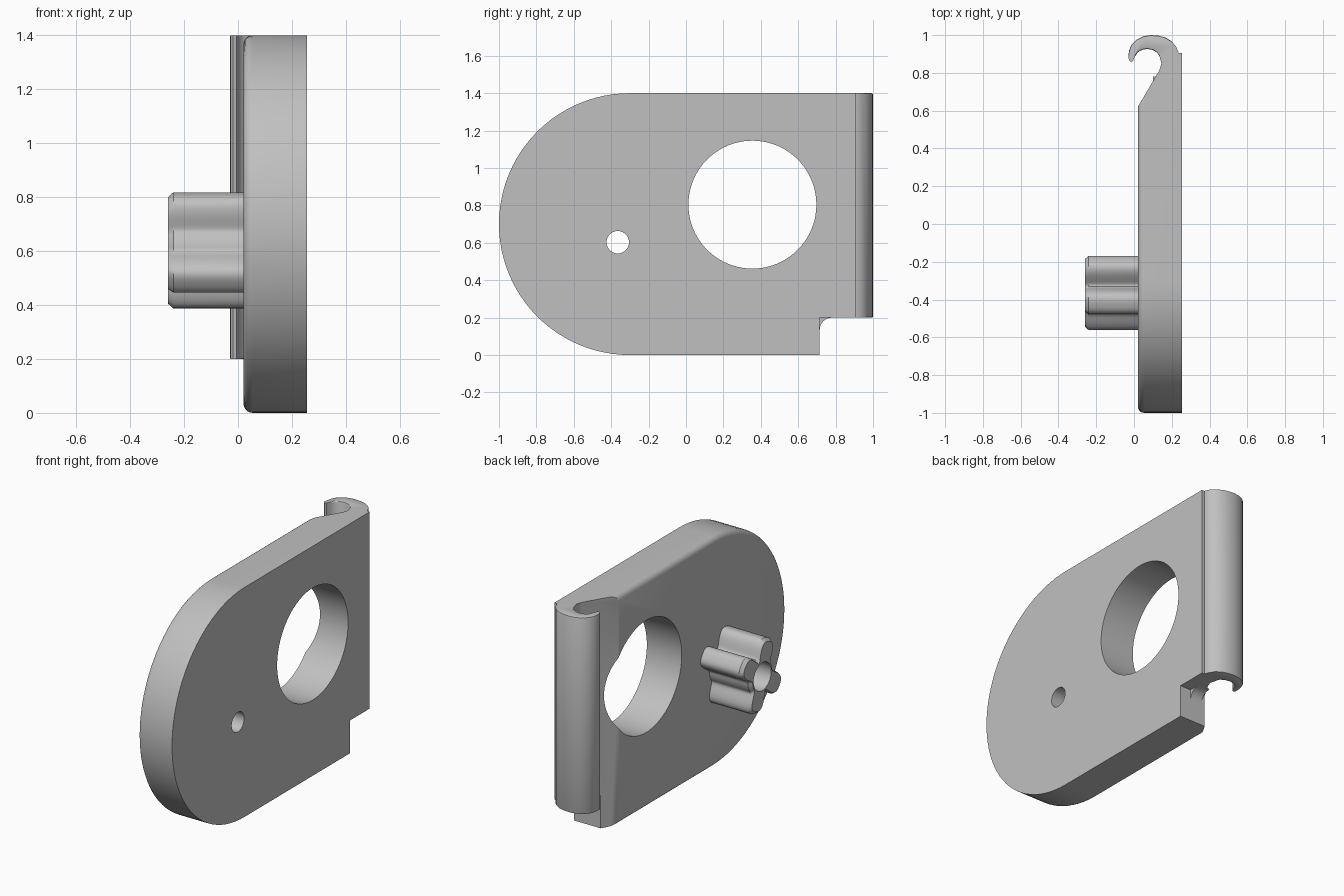
import bpy, bmesh, math
from mathutils import Vector

cube = bpy.data.objects.get("Cube")
if cube:
    bpy.data.objects.remove(cube, do_unlink=True)

GREY = bpy.data.materials.new("plain grey")
GREY.use_nodes = True
GREY.diffuse_color = (0.53, 0.53, 0.53, 1)
GREY.node_tree.nodes["Principled BSDF"].inputs["Base Color"].default_value = GREY.diffuse_color


def finish(name, bm):
    bmesh.ops.recalc_face_normals(bm, faces=bm.faces)
    mesh = bpy.data.meshes.new(name)
    bm.to_mesh(mesh)
    bm.free()
    mesh.materials.append(GREY)
    obj = bpy.data.objects.new(name, mesh)
    bpy.context.collection.objects.link(obj)
    return obj


def prism(points, axis, lo, hi):
    """Extrude a flat outline along x (points are y, z) or z (points are x, y)."""
    bm = bmesh.new()
    place = (lambda p: (lo, p[0], p[1])) if axis == "x" else (lambda p: (p[0], p[1], lo))
    face = bm.faces.new([bm.verts.new(place(p)) for p in points])
    out = bmesh.ops.extrude_face_region(bm, geom=[face])
    step = Vector((hi - lo, 0, 0)) if axis == "x" else Vector((0, 0, hi - lo))
    bmesh.ops.translate(bm, vec=step, verts=[v for v in out["geom"] if isinstance(v, bmesh.types.BMVert)])
    return bm


def arc(cy, cz, r, start, end, n):
    angles = [math.radians(start + (end - start) * i / n) for i in range(n + 1)]
    return [(cy + r * math.cos(a), cz + r * math.sin(a)) for a in angles]


def circle(cy, cz, r, n=64):
    return arc(cy, cz, r, 0, 360, n)[:-1]


def cut(obj, cutter):
    mod = obj.modifiers.new("cut", "BOOLEAN")
    mod.operation = "DIFFERENCE"
    mod.solver = "EXACT"
    mod.object = cutter
    bpy.context.view_layer.objects.active = obj
    bpy.ops.object.modifier_apply(modifier=mod.name)
    bpy.data.objects.remove(cutter, do_unlink=True)


def smooth(obj, angle=32):
    bpy.ops.object.select_all(action="DESELECT")
    obj.select_set(True)
    bpy.context.view_layer.objects.active = obj
    bpy.ops.object.shade_smooth_by_angle(angle=math.radians(angle))


FACE, BACK = 0.02, 0.255
HOLE_Y, HOLE_Z = -0.365, 0.603

# Plate with a round end, a notched corner and a rounded rim on one side
outline = arc(-0.3, 0.7, 0.7, 90, 270, 48) + [(0.715, 0), (0.715, 0.2), (0.905, 0.2), (0.905, 1.4)]
bm = prism(outline, "x", FACE, BACK)
rim = [e for e in bm.edges
       if all(abs(v.co.x - FACE) < 1e-4 for v in e.verts)
       and not all(v.co.y > 0.7 and (v.co.z < 1.3 or e.other_vert(v).co.z < 1.3) for v in e.verts)]
bmesh.ops.bevel(bm, geom=rim, offset=0.035, segments=5, profile=0.5, affect="EDGES")
plate = finish("plate", bm)

# Slanted relief leading into the hook, then the large and small holes
relief = [(-0.1, 0.62), (0.02, 0.62), (0.135, 0.815), (0.145, 0.85), (0.135, 0.89), (0.13, 1), (-0.1, 1)]
cut(plate, finish("relief_cutter", prism(relief, "z", -0.1, 1.5)))
cut(plate, finish("window_cutter", prism(circle(0.355, 0.804, 0.342, 80), "x", -0.2, 0.4)))
cut(plate, finish("pin_cutter", prism(circle(HOLE_Y, HOLE_Z, 0.06, 40), "x", -0.2, 0.4)))
smooth(plate)

# Curled hook along the back edge
hook_outline = [
    (0.236, 0.88), (0.236, 0.91), (0.222, 0.94), (0.2, 0.967), (0.168, 0.987), (0.13, 0.997),
    (0.09, 1), (0.05, 0.994), (0.015, 0.977), (-0.012, 0.951), (-0.026, 0.92), (-0.03, 0.89),
    (-0.027, 0.868), (-0.018, 0.858), (-0.006, 0.862), (0.004, 0.886), (0.02, 0.908), (0.042, 0.922),
    (0.07, 0.927), (0.1, 0.921), (0.122, 0.907), (0.137, 0.885), (0.143, 0.865), (0.16, 0.86)]
bm = prism(hook_outline, "z", 0.2, 1.4)
ends = [e for e in bm.edges if abs(e.verts[0].co.z - e.verts[1].co.z) < 1e-5
        and max(v.co.y for v in e.verts) > 0.905 and min(v.co.x for v in e.verts) < 0.2]
bmesh.ops.bevel(bm, geom=ends, offset=0.008, segments=2, profile=0.5, affect="EDGES")
hook = finish("hook", bm)
smooth(hook, 35)

# Small fillet in the notched corner
fillet = [(0.7, 0.21)] + [(0.7, 0.135)] + arc(0.78, 0.135, 0.065, 180, 90, 8) + [(0.78, 0.21)]
notch_fillet = finish("notch_fillet", prism(fillet, "x", 0.1, 0.18))
smooth(notch_fillet)

# Lobed boss with a chamfered end
def lobe_radius(angle):
    total = 0.112
    for lobe in (107, 215, 287, 35):
        d = math.remainder(angle - math.radians(lobe), math.tau)
        total += 0.107 * math.exp(-(d / 0.4) ** 4 * 0.75)
    return total


N = 120
rings = [(FACE + 0.01, 0), (-0.24, 0), (-0.26, 0.018)]
bm = bmesh.new()
loops = []
for x, inset in rings:
    loop = []
    for i in range(N):
        a = math.tau * i / N
        # mirrored so the lobes lean toward the front
        r = lobe_radius(a) - inset
        loop.append(bm.verts.new((x, HOLE_Y + r * math.cos(a), HOLE_Z + r * math.sin(a))))
    loops.append(loop)
for a, b in zip(loops, loops[1:]):
    for i in range(N):
        j = (i + 1) % N
        bm.faces.new((a[i], a[j], b[j], b[i]))
bm.faces.new(loops[0])
bm.faces.new(loops[-1])
boss = finish("lobed_boss", bm)
cut(boss, finish("bore_cutter", prism(circle(HOLE_Y, HOLE_Z, 0.06, 40), "x", -0.4, 0.4)))
cut(boss, finish("counterbore_cutter", prism(circle(HOLE_Y, HOLE_Z, 0.085, 40), "x", -0.4, -0.06)))
smooth(boss)
